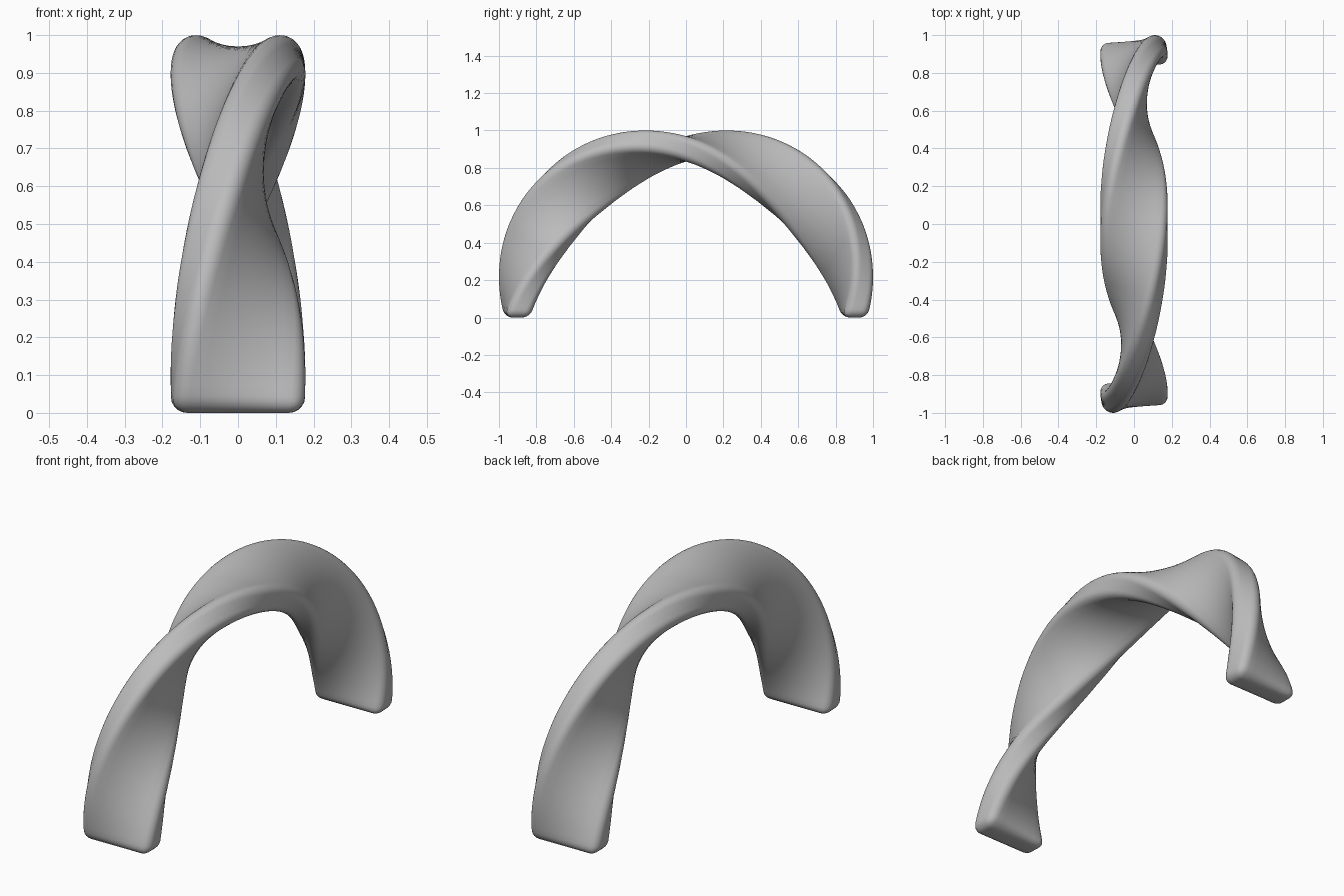
import bpy, bmesh
from math import pi, sin, cos
from mathutils import Vector

if "Cube" in bpy.data.objects:
    bpy.data.objects.remove(bpy.data.objects["Cube"], do_unlink=True)

RADIUS = 0.902      # centre line of the arch
WIDTH = 0.352
THICK = 0.136
ROUND = 0.042
LENGTH = pi * RADIUS

grey = bpy.data.materials.new("mid_grey")
grey.use_nodes = True
colour = (0.5, 0.5, 0.5, 1)
grey.diffuse_color = colour
grey.node_tree.nodes["Principled BSDF"].inputs["Base Color"].default_value = colour


def cut(bm, axis, half, count):
    """Add evenly spaced edge loops across one axis."""
    normal = Vector([float(i == axis) for i in range(3)])
    for i in range(1, count):
        at = normal * (half * (2 * i / count - 1))
        bmesh.ops.bisect_plane(bm, geom=bm.verts[:] + bm.edges[:] + bm.faces[:],
                               plane_co=at, plane_no=normal, dist=1e-5)


def twist_and_bend(co):
    """One full twist along the bar, then a half-circle bend."""
    phi = (co.z / LENGTH + 0.5) * pi
    turn = 2 * phi
    side = -co.x * cos(turn) + co.y * sin(turn)
    out = RADIUS + co.x * sin(turn) + co.y * cos(turn)
    return Vector((side, -out * cos(phi), out * sin(phi)))


# Straight bar with rounded edges
bm = bmesh.new()
bmesh.ops.create_cube(bm, size=1)
bmesh.ops.scale(bm, vec=(WIDTH, THICK, LENGTH), verts=bm.verts)
bmesh.ops.bevel(bm, geom=bm.edges[:], offset=ROUND, segments=5,
                profile=0.5, affect='EDGES')
cut(bm, 2, LENGTH / 2 - ROUND, 120)
cut(bm, 0, WIDTH / 2 - ROUND, 8)

# Twisted arch
for v in bm.verts:
    v.co = twist_and_bend(v.co)
bmesh.ops.recalc_face_normals(bm, faces=bm.faces)
for f in bm.faces:
    f.smooth = True
mesh = bpy.data.meshes.new("twisted_arch")
bm.to_mesh(mesh)
bm.free()
mesh.materials.append(grey)
arch = bpy.data.objects.new("twisted_arch", mesh)
bpy.context.collection.objects.link(arch)
